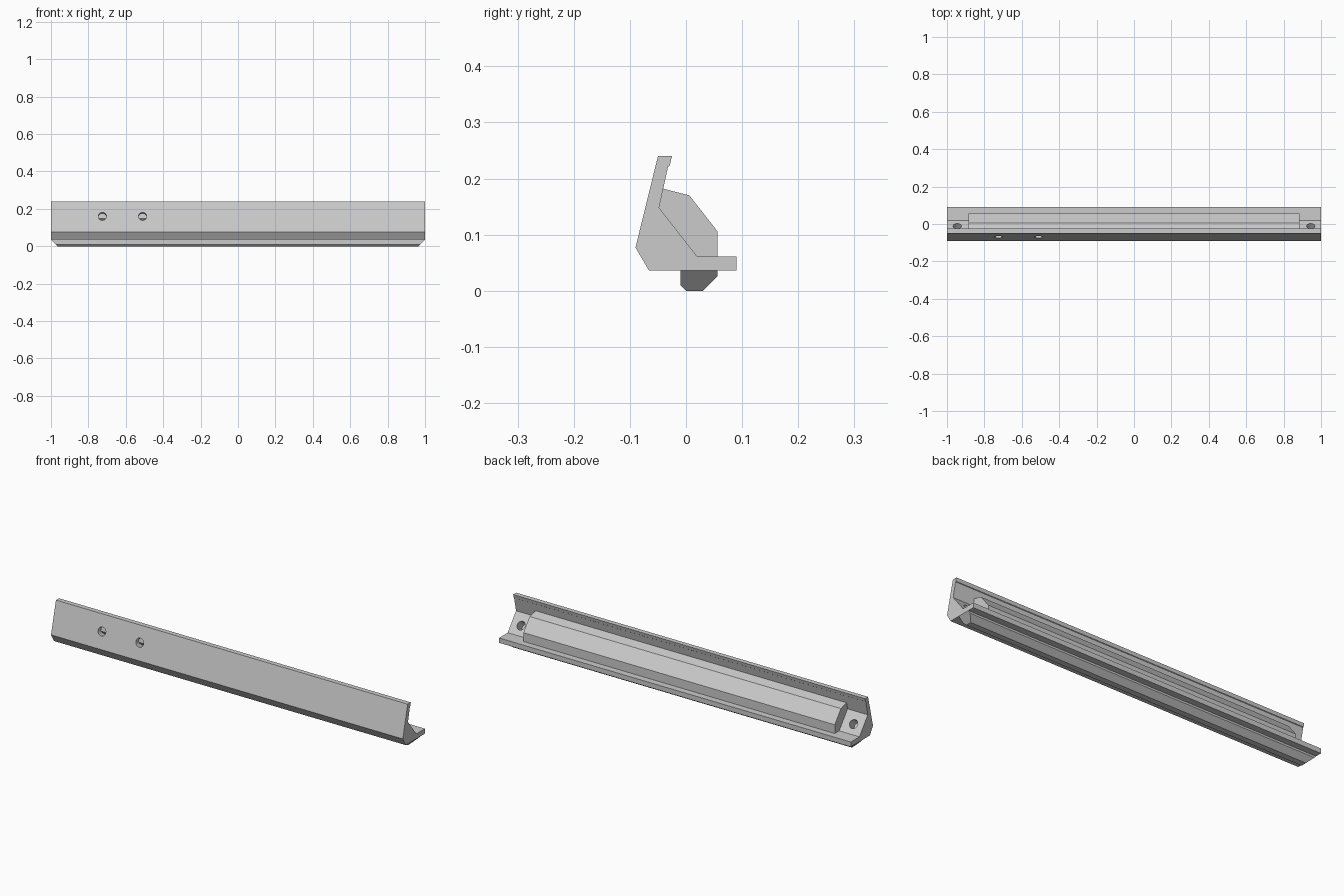
import bpy, bmesh
from mathutils import Vector

cube = bpy.data.objects.get("Cube")
if cube:
    bpy.data.objects.remove(cube)

grey = bpy.data.materials.new("plain grey")
grey.use_nodes = True
colour = (0.6, 0.6, 0.6, 1)
grey.diffuse_color = colour
grey.node_tree.nodes["Principled BSDF"].inputs["Base Color"].default_value = colour


def finish(name, bm):
    bmesh.ops.recalc_face_normals(bm, faces=bm.faces)
    mesh = bpy.data.meshes.new(name)
    bm.to_mesh(mesh)
    bm.free()
    mesh.materials.append(grey)
    obj = bpy.data.objects.new(name, mesh)
    bpy.context.collection.objects.link(obj)
    return obj


def extrude_profile(name, profile, half_length):
    """Sweep a (y, z) outline along x; half_length gives the end x at a height."""
    bm = bmesh.new()
    ends = [[bm.verts.new((s * half_length(z), y, z)) for y, z in profile] for s in (-1, 1)]
    for ring in ends:
        bm.faces.new(ring)
    n = len(profile)
    for i in range(n):
        j = (i + 1) % n
        bm.faces.new((ends[0][i], ends[0][j], ends[1][j], ends[1][i]))
    return finish(name, bm)


def drill(target, name, x, y, z, normal, radius, depth):
    """Cut a blind round hole into a face with the given outward normal."""
    normal = Vector(normal).normalized()
    bm = bmesh.new()
    bmesh.ops.create_cone(bm, cap_ends=True, segments=24, radius1=radius,
                          radius2=radius, depth=2 * depth)
    turn = normal.to_track_quat('Z', 'Y').to_matrix()
    bmesh.ops.rotate(bm, verts=bm.verts, matrix=turn)
    bmesh.ops.translate(bm, verts=bm.verts, vec=(x, y, z))
    cutter = finish(name, bm)
    cutter.hide_render = True
    cutter.hide_viewport = True
    cutter.display_type = 'WIRE'
    mod = target.modifiers.new(name, 'BOOLEAN')
    mod.operation = 'DIFFERENCE'
    mod.solver = 'EXACT'
    mod.object = cutter


# Long angled rail with upright lip, sloped inner face and rear flange
rail = extrude_profile("angled_rail", [
    (-0.05, 0.24), (-0.025, 0.24), (-0.029, 0.223), (-0.032, 0.221),
    (-0.048, 0.148), (0.02, 0.061), (0.09, 0.061), (0.09, 0.036),
    (-0.066, 0.036), (-0.09, 0.077)], lambda z: 1.0)

# Faceted filler block, shorter than the rail
extrude_profile("inner_block", [
    (-0.041, 0.182), (0.006, 0.17), (0.056, 0.106), (0.056, 0.061),
    (0.02, 0.061), (-0.048, 0.148)], lambda z: 0.885)

# Keel below, with ends sloping inwards
extrude_profile("bottom_keel", [
    (-0.01, 0.036), (-0.01, 0.01), (0, 0), (0.03, 0), (0.056, 0.026),
    (0.056, 0.036)], lambda z: 1 - (0.036 - z))

# Two holes in the front, one at each end of the inner slope
for i, x in enumerate((-0.725, -0.51)):
    drill(rail, f"front_hole_cutter_{i + 1}", x, -0.07, 0.16, (0, -0.97, 0.24), 0.022, 0.04)
for side, x in (("right", -0.945), ("left", 0.945)):
    drill(rail, f"{side}_end_hole_cutter", x, -0.011, 0.1, (0, 0.087, 0.068), 0.022, 0.05)
